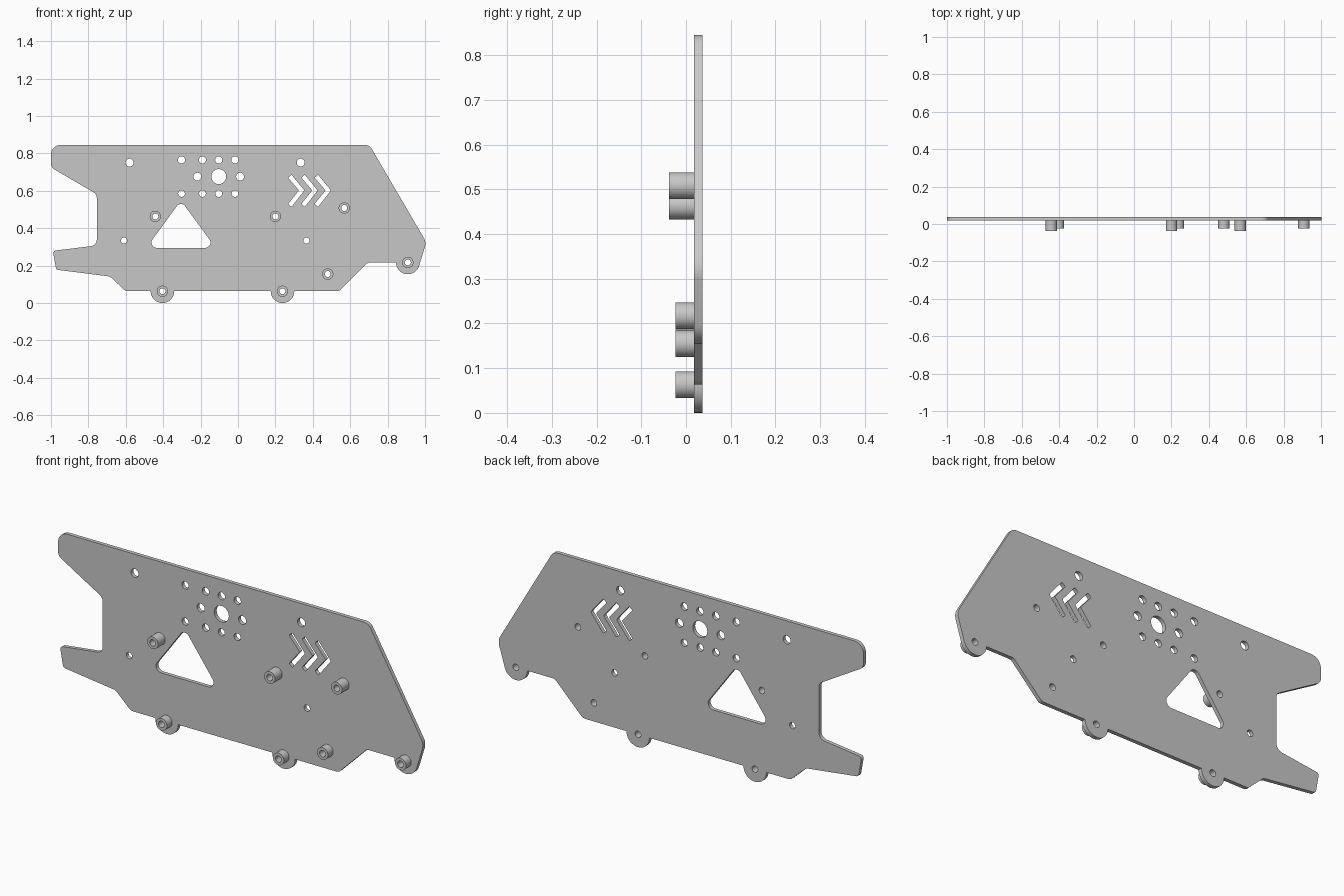
import bpy, bmesh
from math import sin, cos, pi, radians
from mathutils import Vector, Matrix

if "Cube" in bpy.data.objects:
    bpy.data.objects.remove(bpy.data.objects["Cube"])

metal = bpy.data.materials.new("grey metal")
metal.use_nodes = True
metal.diffuse_color = (0.575, 0.575, 0.575, 1)
metal.node_tree.nodes["Principled BSDF"].inputs["Base Color"].default_value = metal.diffuse_color


def arc(x, z, r, start=0, end=360, steps=32):
    full = end - start == 360
    angles = [radians(start + (end - start) * i / steps) for i in range(steps + (not full))]
    return [Vector((x + r * cos(a), z + r * sin(a))) for a in angles]


def fillet(before, corner, after, r, steps=7):
    """Round one corner with a circular arc."""
    p = Vector(corner)
    u, v = (Vector(before) - p).normalized(), (Vector(after) - p).normalized()
    half = u.angle(v) / 2
    centre = p + (u + v).normalized() * (r / sin(half))
    reach = r * cos(half) / sin(half)
    a, b = p + u * reach - centre, p + v * reach - centre
    return [centre + a.lerp(b, i / steps).normalized() * r for i in range(steps + 1)]


def rounded(corners):
    """Corners are (x, z, radius); a radius of 0 stays sharp."""
    out = []
    for i, (x, z, r) in enumerate(corners):
        before, after = corners[i - 1], corners[(i + 1) % len(corners)]
        out += fillet(before[:2], (x, z), after[:2], r) if r else [Vector((x, z))]
    return out


def slab(name, loops, front, back):
    """Fill an outline with its holes and extrude it along y."""
    curve = bpy.data.curves.new(name, "CURVE")
    curve.dimensions, curve.fill_mode = "2D", "BOTH"
    curve.extrude = (back - front) / 2
    for loop in loops:
        spline = curve.splines.new("POLY")
        spline.points.add(len(loop) - 1)
        for point, co in zip(spline.points, loop):
            point.co = (co.x, co.y, 0, 1)
        spline.use_cyclic_u = True
    source = bpy.data.objects.new(name + " outline", curve)
    bpy.context.collection.objects.link(source)
    bpy.context.view_layer.update()
    evaluated = source.evaluated_get(bpy.context.evaluated_depsgraph_get())
    mesh = bpy.data.meshes.new_from_object(evaluated)
    bpy.data.objects.remove(source)
    mesh.transform(Matrix.Translation((0, (front + back) / 2, 0)) @ Matrix.Rotation(pi / 2, 4, "X"))
    bm = bmesh.new()
    bm.from_mesh(mesh)
    bmesh.ops.remove_doubles(bm, verts=bm.verts, dist=1e-5)
    bmesh.ops.recalc_face_normals(bm, faces=bm.faces)
    bm.to_mesh(mesh)
    bm.free()
    mesh.materials.clear()
    mesh.materials.append(metal)
    obj = bpy.data.objects.new(name, mesh)
    bpy.context.collection.objects.link(obj)
    bpy.ops.object.select_all(action="DESELECT")
    obj.select_set(True)
    bpy.context.view_layer.objects.active = obj
    bpy.ops.object.shade_smooth_by_angle(angle=radians(30))


FRONT, BACK = 0.018, 0.037
TALL, SHORT = -0.038, -0.023


# Plate outline, clockwise from the top left, with round lugs on the lower edge
def lug(x, z, start=0):
    return [(p.x, p.y, 0) for p in arc(x, z, 0.063, start, -180, 18)]


outline = rounded(
    [(-1, 0.845, 0.05), (0.703, 0.845, 0.04), (1.007, 0.325, 0.06)]
    + lug(0.908, 0.217, -16)
    + [(0.695, 0.217, 0.03), (0.54, 0.063, 0.03)]
    + lug(0.238, 0.063) + lug(-0.404, 0.063)
    + [(-0.6, 0.063, 0.03), (-0.685, 0.142, 0.03), (-0.972, 0.178, 0.015),
       (-0.99, 0.279, 0.015), (-0.755, 0.308, 0.035), (-0.755, 0.582, 0.035),
       (-1, 0.725, 0.035)])

# Triangular window and three arrow slots
window = rounded([(-0.49, 0.295, 0.028), (-0.305, 0.548, 0.026), (-0.12, 0.295, 0.028)])
arrow = [(0.268, 0.67, 0.005), (0.286, 0.686, 0.005), (0.355, 0.602, 0.008),
         (0.286, 0.514, 0.005), (0.268, 0.53, 0.005), (0.326, 0.602, 0.004)]
slots = [rounded([(x + i * 0.071, z, r) for x, z, r in arrow]) for i in range(3)]

# Round holes: motor pattern, mounting holes and pilot holes
holes = [arc(-0.103, 0.676, 0.04)]
for x in (-0.302, -0.19, -0.103, -0.016):
    holes += [arc(x, 0.765, 0.019, steps=20), arc(x, 0.585, 0.018, steps=20)]
for x, z, r in [(-0.217, 0.676, 0.021), (0.011, 0.676, 0.021), (-0.58, 0.751, 0.021),
                (0.335, 0.751, 0.021), (-0.61, 0.334, 0.016), (0.366, 0.334, 0.016)]:
    holes.append(arc(x, z, r, steps=20))

# Hollow spacers on the front face
spacers = [(-0.442, 0.463, TALL), (0.2, 0.463, TALL), (0.568, 0.508, TALL),
           (0.48, 0.155, SHORT), (0.908, 0.217, SHORT),
           (-0.404, 0.063, SHORT), (0.238, 0.063, SHORT)]
for i, (x, z, tip) in enumerate(spacers, 1):
    bore = arc(x, z, 0.016, steps=20)
    holes.append(bore)
    slab(f"spacer_{i}", [arc(x, z, 0.03), bore], tip, FRONT)

slab("side_plate", [outline, window] + slots + holes, FRONT, BACK)
